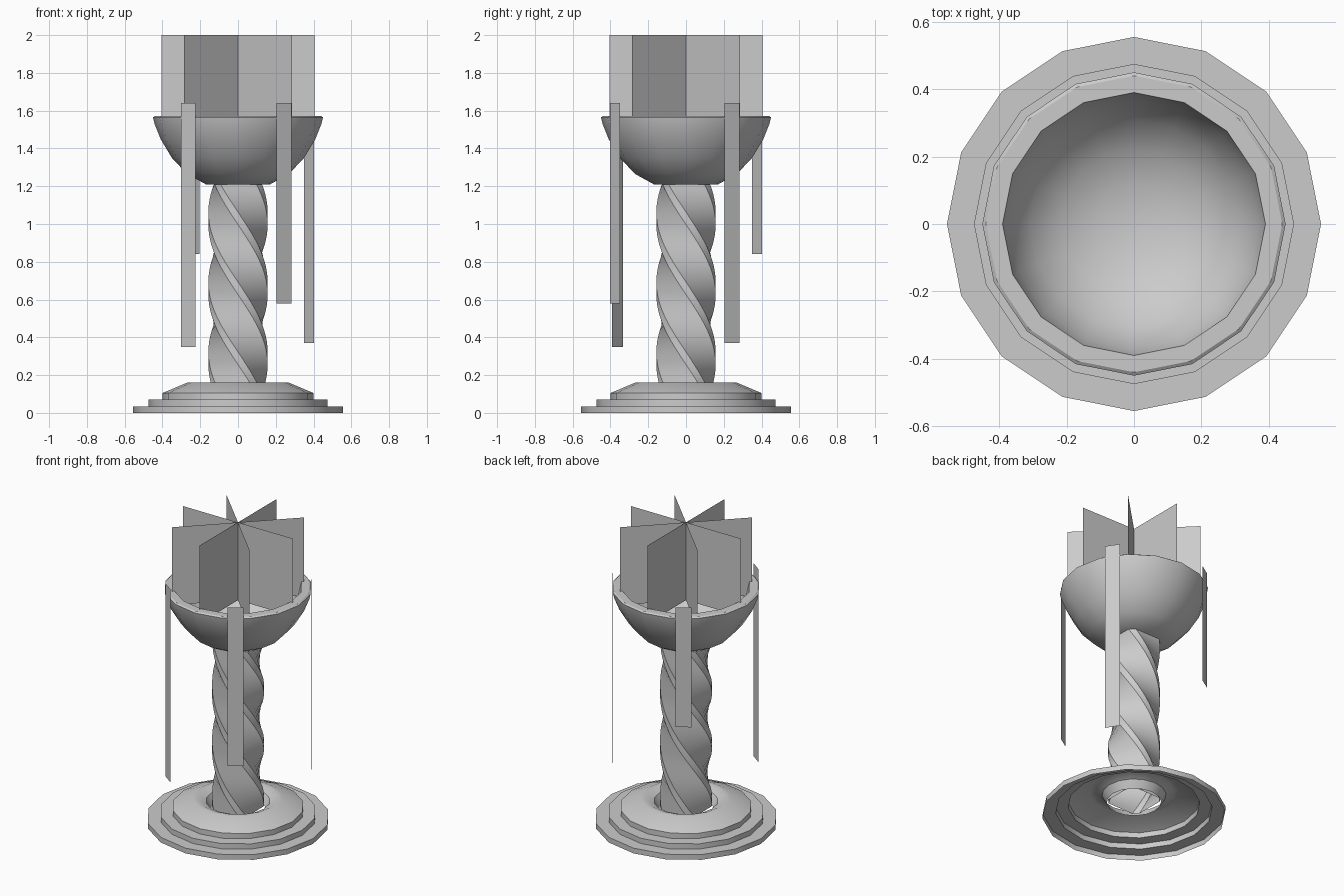
import bpy
import bmesh
from math import sin, cos, pi, radians

if "Cube" in bpy.data.objects:
    bpy.data.objects.remove(bpy.data.objects["Cube"])


def make_object(name, verts, faces, smooth=None, fix_normals=True):
    mesh = bpy.data.meshes.new(name)
    mesh.from_pydata(verts, [], faces)
    obj = bpy.data.objects.new(name, mesh)
    bpy.context.collection.objects.link(obj)
    bm = bmesh.new()
    bm.from_mesh(mesh)
    bmesh.ops.remove_doubles(bm, verts=bm.verts, dist=0.0005)
    if fix_normals:
        bmesh.ops.recalc_face_normals(bm, faces=bm.faces)
    bm.to_mesh(mesh)
    bm.free()
    if smooth is not None:
        bpy.ops.object.select_all(action='DESELECT')
        obj.select_set(True)
        bpy.context.view_layer.objects.active = obj
        bpy.ops.object.shade_smooth_by_angle(angle=radians(smooth))
    return obj


def bridge(rings, n):
    return [(r * n + i, r * n + (i + 1) % n, (r + 1) * n + (i + 1) % n, (r + 1) * n + i)
            for r in range(rings - 1) for i in range(n)]


def lathe(name, profile, n=16, smooth=30):
    verts = [(r * cos(2 * pi * i / n), r * sin(2 * pi * i / n), z)
             for r, z in profile for i in range(n)]
    return make_object(name, verts, bridge(len(profile), n), smooth, fix_normals=False)


# Stepped base: open shell, dipping in around the column
lathe("base", [(0.555, 0), (0.555, 0.035), (0.475, 0.035), (0.475, 0.07), (0.40, 0.07),
               (0.40, 0.105), (0.27, 0.16), (0.24, 0.16), (0.195, 0.14), (0.165, 0.09)])

# Twisted column: square section with narrow bevelled corners
LEVELS, Z0, Z1, R = 42, 0.10, 1.24, 0.157
angles = [k * 90 + d for k in range(4) for d in (-8, 8)]
verts = []
for j in range(LEVELS):
    z = Z0 + (Z1 - Z0) * j / (LEVELS - 1)
    turn = -243 * (z - 1.03)
    verts += [(R * cos(radians(a + turn)), R * sin(radians(a + turn)), z) for a in angles]
make_object("twisted_column", verts, bridge(LEVELS, 8), 30, fix_normals=False)

# Bowl with a rim and hollow inside
lathe("bowl", [(0.0, 1.21), (0.17, 1.21), (0.27, 1.265), (0.35, 1.35), (0.41, 1.45),
               (0.442, 1.53), (0.45, 1.565), (0.44, 1.572), (0.39, 1.572), (0.37, 1.48),
               (0.31, 1.385), (0.22, 1.315), (0.11, 1.28), (0.0, 1.27)])

# Crossed flame cards
for k in range(4):
    a = k * pi / 4
    x, y = 0.405 * cos(a), 0.405 * sin(a)
    make_object(f"flame_card_{k + 1}",
                [(-x, -y, 1.48), (x, y, 1.48), (x, y, 2.0), (-x, -y, 2.0)], [(0, 1, 2, 3)])

# Ribbons hanging outside the bowl: angle around it and height of the lower end
for k, (deg, low) in enumerate([(-126, 0.35), (-57, 0.58), (33, 0.37), (123, 0.84)]):
    a, r, h = radians(deg), 0.448, 0.048
    ends = [(r * cos(a) - s * h * sin(a), r * sin(a) + s * h * cos(a)) for s in (-1, 1)]
    make_object(f"hanging_ribbon_{k + 1}",
                [(*ends[0], low), (*ends[1], low), (*ends[1], 1.64), (*ends[0], 1.64)],
                [(0, 1, 2, 3)], fix_normals=False)
